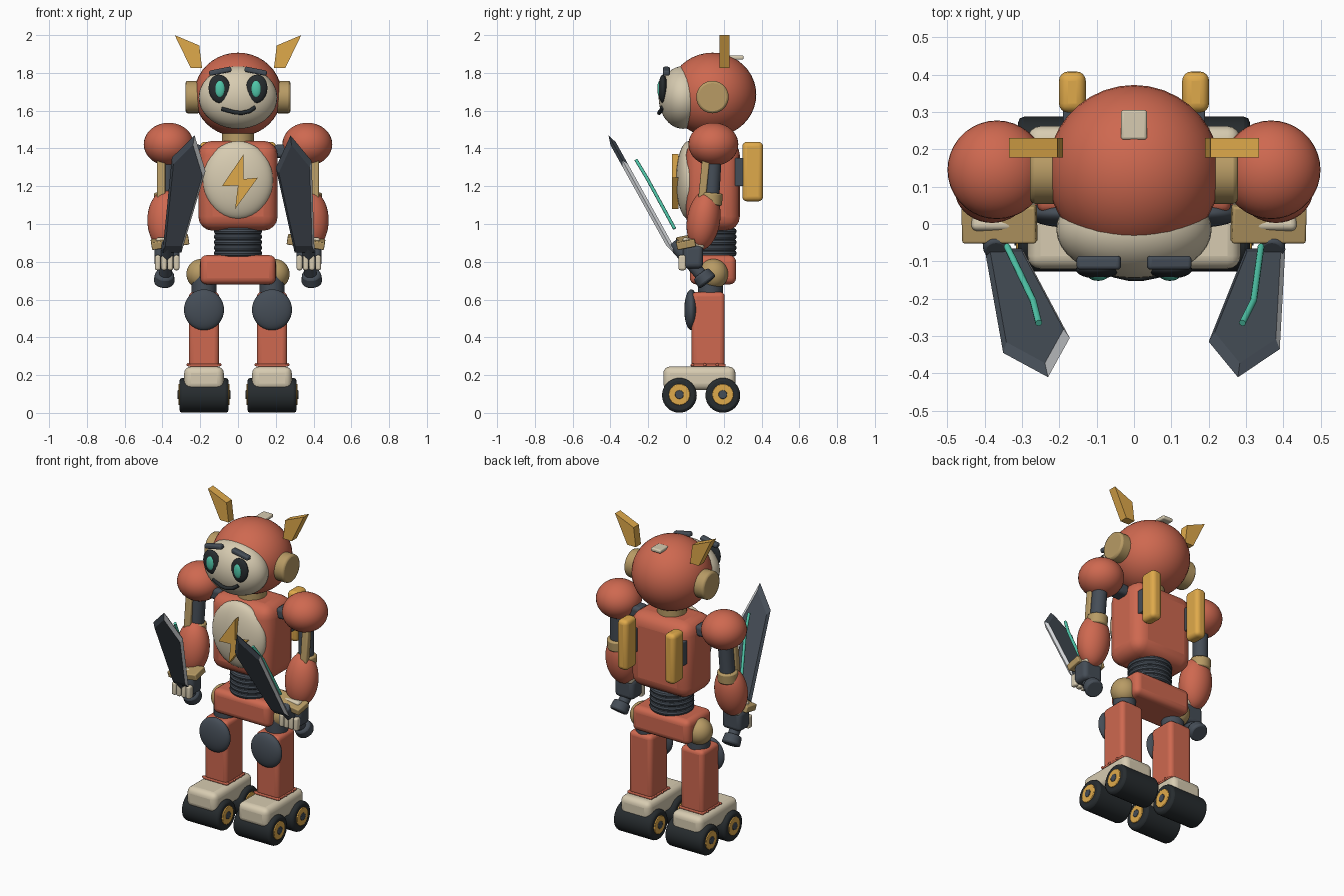
import bpy, bmesh, math
from mathutils import Vector

if "Cube" in bpy.data.objects:
    bpy.data.objects.remove(bpy.data.objects["Cube"])

COL = dict(red=(.62, .14, .08), dark=(.06, .075, .095), black=(.02, .025, .028), gold=(.74, .4, .07),
           tan=(.48, .33, .13), cream=(.68, .6, .44), teal=(.08, .57, .4), silver=(.7, .72, .74))
MAT = {}
for k, c in COL.items():
    MAT[k] = bpy.data.materials.new(k)
    MAT[k].diffuse_color = (*c, 1)


def finish(name, mat, smooth=True):
    o = bpy.context.object
    o.name = name
    o.data.materials.append(MAT[mat])
    if smooth:
        bpy.ops.object.shade_smooth_by_angle(angle=math.radians(35))
    return o


def ball(name, loc, r, mat, rot=(0, 0, 0)):
    bpy.ops.mesh.primitive_uv_sphere_add(segments=36, ring_count=20, location=loc, rotation=rot)
    bpy.context.object.scale = r
    return finish(name, mat)


def box(name, lo, hi, mat, bevel=.02, rot=(0, 0, 0)):
    lo, hi = Vector(lo), Vector(hi)
    bpy.ops.mesh.primitive_cube_add(size=1, location=(lo + hi) / 2, rotation=rot)
    bpy.context.object.scale = hi - lo
    bpy.ops.object.transform_apply(location=False, rotation=False, scale=True)
    o = finish(name, mat)
    m = o.modifiers.new("bevel", 'BEVEL')
    m.width, m.segments = bevel, 4
    return o


def rod(name, a, b, r, mat, bevel=.008, r2=None):
    a, b = Vector(a), Vector(b)
    bpy.ops.mesh.primitive_cone_add(vertices=32, radius1=r, radius2=r2 or r, depth=(b - a).length,
                                    location=(a + b) / 2, rotation=(b - a).to_track_quat('Z', 'Y').to_euler())
    o = finish(name, mat)
    m = o.modifiers.new("bevel", 'BEVEL')
    m.width, m.segments, m.limit_method = bevel, 2, 'ANGLE'
    return o


def tube(name, pts, r, mat):
    cu = bpy.data.curves.new(name, 'CURVE')
    cu.dimensions, cu.bevel_depth, cu.bevel_resolution, cu.use_fill_caps = '3D', r, 3, True
    sp = cu.splines.new('POLY')
    sp.points.add(len(pts) - 1)
    for p, q in zip(sp.points, pts):
        p.co = (*q, 1)
    o = bpy.data.objects.new(name, cu)
    bpy.context.collection.objects.link(o)
    cu.materials.append(MAT[mat])


def mesh_obj(name, bm, *mats):
    bmesh.ops.recalc_face_normals(bm, faces=bm.faces)
    me = bpy.data.meshes.new(name)
    bm.to_mesh(me)
    o = bpy.data.objects.new(name, me)
    bpy.context.collection.objects.link(o)
    for m in mats:
        me.materials.append(MAT[m])
    return o


def plate(name, pts, y0, y1, mat):
    bm = bmesh.new()
    f = bm.faces.new([bm.verts.new((x, y0, z)) for x, z in pts])
    g = bmesh.ops.extrude_face_region(bm, geom=[f])
    bmesh.ops.translate(bm, vec=(0, y1 - y0, 0), verts=[v for v in g['geom'] if isinstance(v, bmesh.types.BMVert)])
    return mesh_obj(name, bm, mat)


def blade(name, pts):
    # flat slab leaning forward, edges ground to a ridge, one side polished
    n = Vector((0, .874, .486))
    P = [Vector((x, y, .875 + (-.08 - y) * 1.8)) for x, y in pts]
    c = sum(P, Vector()) / len(P)
    bm = bmesh.new()
    k = len(P)
    loops = []
    for off, s in ((-.016, .86), (0, 1), (.016, .86)):
        loops.append([bm.verts.new(c + (p - c) * s + n * off) for p in P])
    bm.faces.new(loops[0])
    bm.faces.new(loops[2])
    for a, b in zip(loops, loops[1:]):
        for i in range(k):
            j = (i + 1) % k
            f = bm.faces.new((a[i], a[j], b[j], b[i]))
            mid = (P[i] + P[j]) / 2
            if mid.x > c.x + .02 and mid.z > 1.0:
                f.material_index = 1
    mesh_obj(name, bm, 'dark', 'silver')


# Head and face
ball("head", (0, .14, 1.685), (.232, .232, .222), 'red')
ball("face_plate", (0, -.015, 1.67), (.208, .13, .166), 'cream')
rod("neck", (0, .14, 1.40), (0, .14, 1.5), .085, 'tan')
box("crest", (-.035, .225, 1.87), (.035, .305, 1.893), 'cream', .008)
tube("mouth", [(-.085, -.122, 1.61), (-.05, -.133, 1.60), (-.015, -.141, 1.59), (.02, -.142, 1.588),
               (.06, -.134, 1.597), (.09, -.124, 1.618)], .011, 'black')
for s in (-1, 1):
    ball("eye_socket", (s * .097, -.122, 1.715), (.058, .024, .076), 'black', (0, s * .15, 0))
    ball("eye", (s * .096, -.138, 1.715), (.027, .014, .045), 'teal')
    box("eyebrow", (s * .094 - .06, -.122, 1.795), (s * .094 + .06, -.085, 1.823), 'dark', .01, (0, s * .2, 0))
    rod("ear", (s * .2, .14, 1.672), (s * .278, .14, 1.672), .086, 'tan', .012)
    plate("horn", [(s * .335, 2.0), (s * .2, 1.825), (s * .19, 1.825), (s * .25, 1.825)][:1]
          + [(s * .205, 1.945), (s * .19, 1.825), (s * .25, 1.825)][::1], .178, .23, 'gold')

# Torso, chest and waist
box("torso", (-.21, 0, .965), (.21, .285, 1.44), 'red', .075)
ball("chest_plate", (0, .015, 1.232), (.185, .068, .207), 'cream')
plate("bolt", [(.03, 1.37), (-.085, 1.2), (0, 1.205), (-.015, 1.08), (.105, 1.245), (.03, 1.238)], -.073, -.04, 'gold')
rod("waist_core", (0, .14, .8), (0, .14, 1.0), .105, 'black')
for i in range(5):
    bpy.ops.mesh.primitive_torus_add(major_radius=.11, minor_radius=.018, major_segments=40, minor_segments=10,
                                     location=(0, .14, .845 + i * .029))
    finish("waist_ring", 'dark')
box("pelvis", (-.2, .02, .68), (.2, .265, .835), 'red', .035)

for s in (-1, 1):
    # Back canisters
    box("back_canister", (s * .165 - .036, .298, 1.12), (s * .165 + .036, .408, 1.435), 'gold', .025)
    box("canister_mount", (s * .165 - .025, .25, 1.2), (s * .165 + .025, .31, 1.35), 'dark', .005)

    # Legs
    x = s * .18
    ball("hip", (s * .195, .145, .735), (.078, .078, .08), 'tan')
    rod("thigh", (x, .13, .6), (x, .13, .73), .066, 'dark')
    box("shin", (x - .08, .03, .24), (x + .08, .205, .64), 'red', .025)
    ball("knee_pad", (x, .028, .546), (.106, .037, .108), 'dark')
    box("ankle_collar", (x - .085, .025, .245), (x + .085, .21, .26), 'red', .005)
    for y in (.035, .1, .165):
        for t in (-1, 1):
            ball("rivet", (x + t * .085, y, .255), (.008, .008, .008), 'red')
    box("foot", (x - .105, -.12, .12), (x + .105, .262, .245), 'cream', .035)
    for y in (-.035, .195):
        rod("wheel", (x - .13, y, .093), (x + .13, y, .093), .092, 'black', .015)
        rod("wheel_hub", (x - .136, y, .097), (x + .136, y, .097), .056, 'gold', .003)
        rod("axle", (x - .14, y, .097), (x + .14, y, .097), .023, 'dark', .003)

    # Arms
    ball("shoulder", (s * .367, .145, 1.422), (.132, .132, .114), 'red')
    box("shoulder_joint", (s * .24 - .05, .1, 1.35), (s * .24 + .05, .19, 1.42), 'dark', .02)
    rod("upper_arm", (s * .375, .145, 1.36), (s * .385, .13, 1.1), .044, 'dark')
    box("arm_strut", (s * .407 - .022, .075, 1.13), (s * .407 + .022, .115, 1.34), 'tan', .008, (-.1, 0, 0))
    rod("elbow_ring", (s * .385, .13, 1.1), (s * .385, .135, 1.165), .06, 'tan')
    ball("forearm", (s * .38, .093, 1.02), (.1, .088, .16), 'red', (-.15, 0, 0))

    # Hands with weapon grip
    h = s * .375
    box("guard", (s * .36 - .1, -.05, .885), (s * .36 + .1, .05, .925), 'tan', .006, (.2, s * .15, 0))
    box("back_of_hand", (h - .06, -.02, .88), (h + .06, .1, .92), 'cream', .015, (-.2, 0, 0))
    box("palm", (h - .066, -.015, .765), (h + .066, .09, .89), 'dark', .025)
    for i in range(4):
        fx = h + (i - 1.5) * .033
        box("finger", (fx - .015, -.04, .755), (fx + .015, .0, .835), 'cream', .011)
    rod("grip", (s * .37, -.07, .9), (s * .385, .09, .72), .033, 'dark')
    rod("pommel", (s * .388, .078, .738), (s * .392, .115, .69), .05, 'dark', .012, .056)

# Blades and their glowing strips
blade("blade_left", [(-.40, -.065), (-.30, -.065), (-.172, -.305), (-.23, -.41), (-.35, -.345)])
blade("blade_right", [(.405, -.065), (.30, -.065), (.2, -.315), (.278, -.41), (.39, -.335)])
tube("glow_strip_left", [(-.34, -.06, .975), (-.27, -.205, 1.24), (-.255, -.265, 1.34)], .009, 'teal')
tube("glow_strip_right", [(.34, -.06, .975), (.32, -.205, 1.24), (.29, -.265, 1.34)], .009, 'teal')

for m in bpy.data.materials:
    if m.users and not m.is_grease_pencil:
        m.use_nodes = True
        m.node_tree.nodes["Principled BSDF"].inputs["Base Color"].default_value = m.diffuse_color
